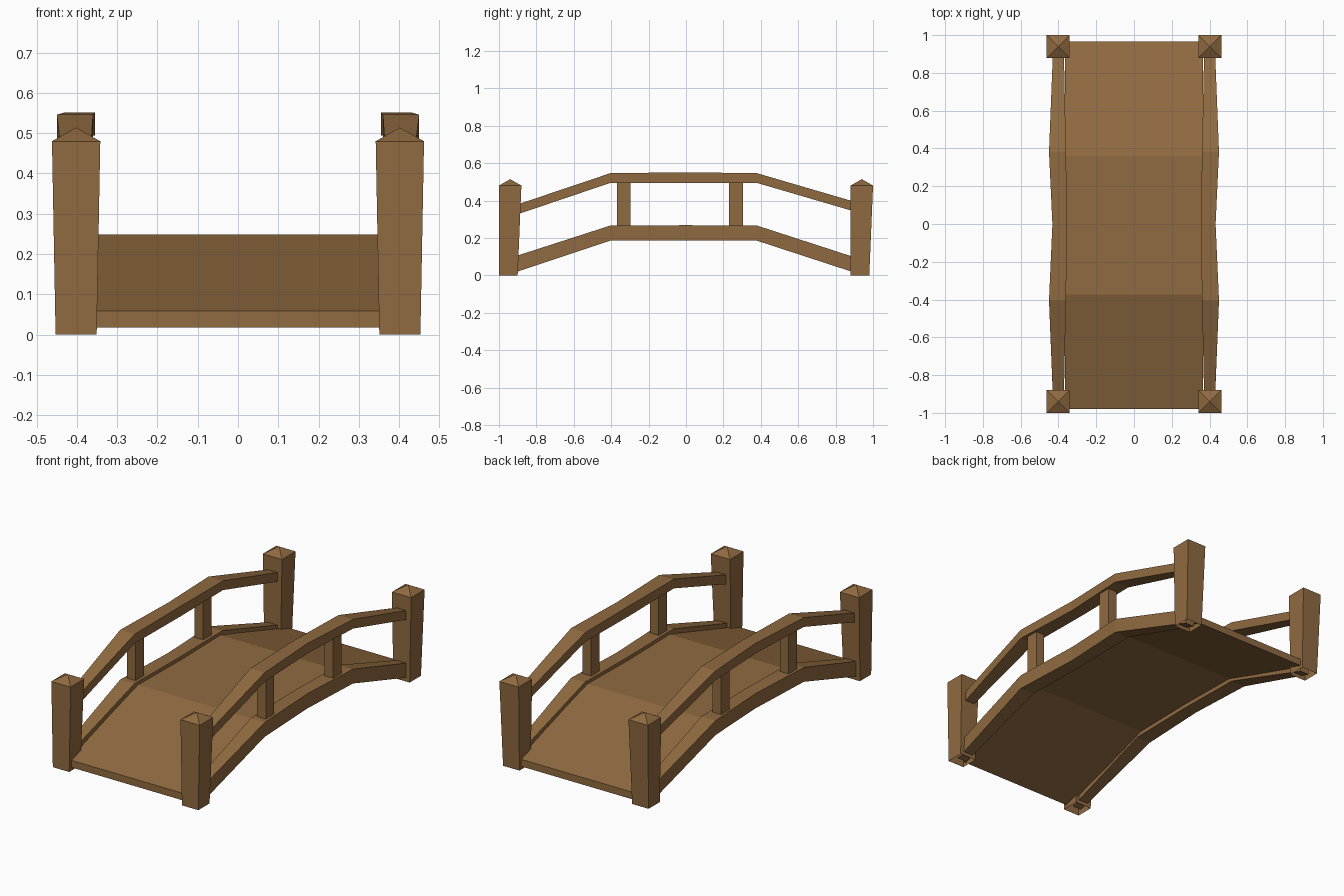
import bpy, bmesh

if "Cube" in bpy.data.objects:
    bpy.data.objects.remove(bpy.data.objects["Cube"])

wood = bpy.data.materials.new("brown wood")
wood.diffuse_color = (0.28, 0.145, 0.052, 1)
wood.use_nodes = True
wood.node_tree.nodes["Principled BSDF"].inputs["Base Color"].default_value = wood.diffuse_color


def make(name, bm):
    bmesh.ops.recalc_face_normals(bm, faces=bm.faces)
    mesh = bpy.data.meshes.new(name)
    bm.to_mesh(mesh)
    bm.free()
    mesh.materials.append(wood)
    ob = bpy.data.objects.new(name, mesh)
    bpy.context.collection.objects.link(ob)
    return ob


def loft(name, rings, side=1):
    """Skin rectangular sections (y, z_low, z_high, x_in, x_out) along y."""
    bm = bmesh.new()
    loops = []
    for y, z0, z1, xa, xb in rings:
        loops.append([bm.verts.new((side * x, y, z))
                      for x, z in ((xa, z0), (xb, z0), (xb, z1), (xa, z1))])
    for a, b in zip(loops, loops[1:]):
        for i in range(4):
            j = (i + 1) % 4
            bm.faces.new((a[i], a[j], b[j], b[i]))
    bm.faces.new(loops[0])
    bm.faces.new(loops[-1])
    return make(name, bm)


def post(name, x, y_base, y_top):
    """Flared square post, open underneath, with a pyramid cap."""
    bm = bmesh.new()
    corners = ((-1, -1), (1, -1), (1, 1), (-1, 1))
    low = [bm.verts.new((x + .051 * a, y_base + .05 * b, 0)) for a, b in corners]
    high = [bm.verts.new((x + .06 * a, y_top + .06 * b, .48)) for a, b in corners]
    tip = bm.verts.new((x, y_top, .514))
    for i in range(4):
        j = (i + 1) % 4
        bm.faces.new((low[i], low[j], high[j], high[i]))
        bm.faces.new((high[i], high[j], tip))
    return make(name, bm)


# Arched walkway
loft("deck", [(-.98, .018, .058, -.365, .365), (-.372, .208, .248, -.365, .365),
              (.36, .208, .248, -.365, .365), (.965, .018, .058, -.365, .365)])

for side, label in ((-1, "left"), (1, "right")):
    # Corner posts
    post(label + "_front_post", side * .402, -.95, -.94)
    post(label + "_back_post", side * .402, .93, .94)

    # Lower side beam, slightly pinched in the middle
    loft(label + "_side_beam",
         [(-.95, .004, .090, .372, .428), (-.405, .185, .266, .362, .450),
          (0, .185, .268, .355, .432), (.38, .185, .266, .362, .450),
          (.94, .002, .084, .372, .428)], side)

    # Handrail
    loft(label + "_handrail",
         [(-.94, .313, .366, .372, .428), (-.405, .494, .546, .360, .450),
          (0, .494, .551, .355, .432), (.38, .494, .546, .360, .450),
          (.94, .330, .382, .372, .428)], side)

    # Balusters
    for y, end in ((-.333, "front"), (.267, "back")):
        loft(f"{label}_{end}_baluster",
             [(y - .037, .25, .505, .378, .432), (y + .037, .25, .505, .378, .432)],
             side)
